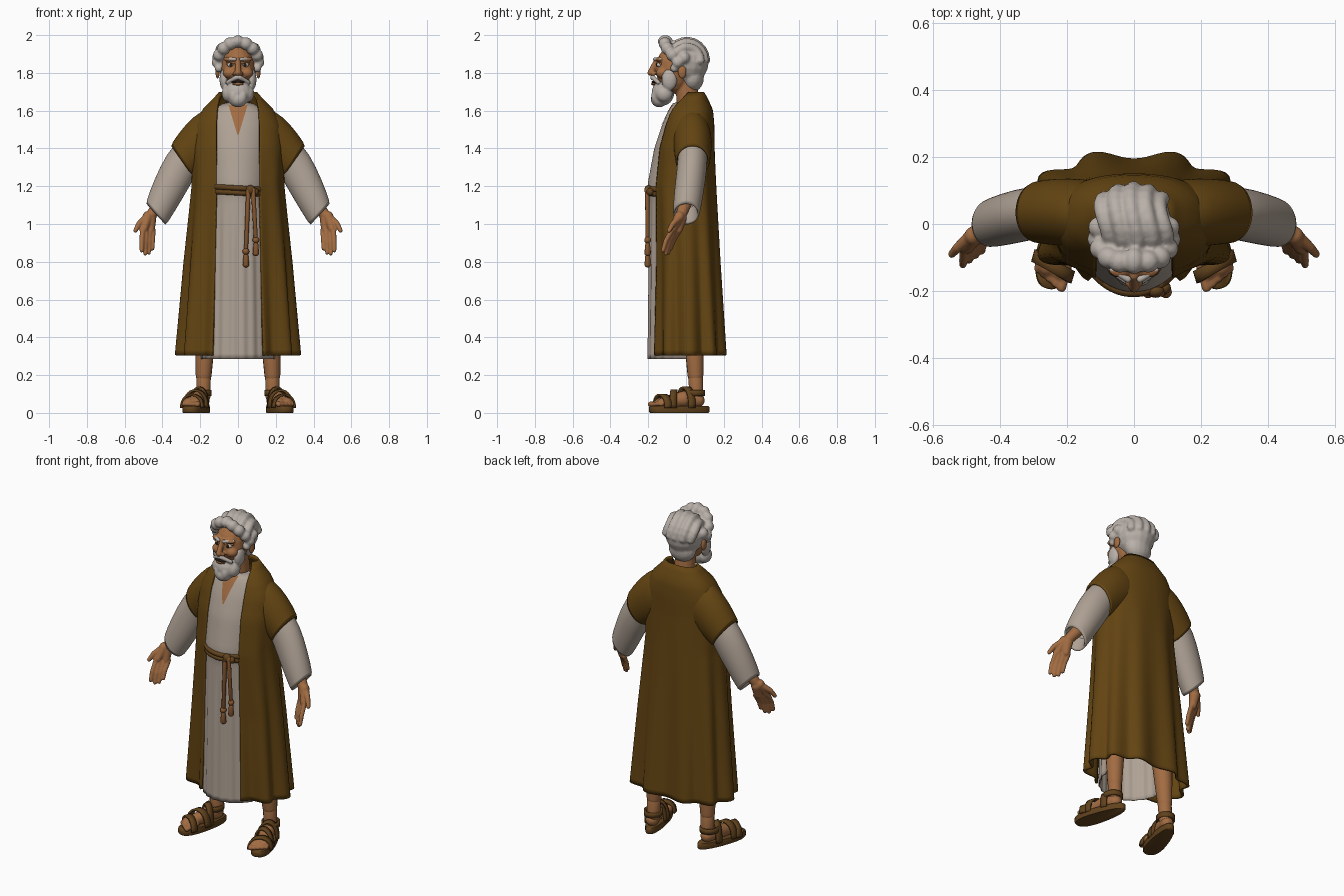
import bpy, bmesh
from math import sin, cos, pi, acos, sqrt, copysign
from mathutils import Vector, Matrix

cube = bpy.data.objects.get("Cube")
if cube:
    bpy.data.objects.remove(cube, do_unlink=True)

def material(name, *rgb):
    m = bpy.data.materials.new(name)
    m.use_nodes = True
    m.diffuse_color = (*rgb, 1)
    m.node_tree.nodes["Principled BSDF"].inputs["Base Color"].default_value = (*rgb, 1)
    return m

COAT = material("coat brown", .125, .058, .006)
CREAM = material("tunic cream", .43, .36, .3)
SKIN = material("skin", .36, .15, .055)
HAIR = material("grey hair", .48, .43, .39)
LEATHER = material("sandal leather", .12, .055, .012)
ROPE = material("rope tan", .25, .1, .03)
DARK = material("dark eye", .02, .012, .008)
WHITE = material("eye white", .6, .55, .5)

def build(name, verts, faces, mat, mirror=False, thick=0, voxel=0):
    """Make a smooth object, with sharp edges kept, and add its modifiers."""
    me = bpy.data.meshes.new(name)
    me.from_pydata(verts, [], faces)
    bm = bmesh.new()
    bm.from_mesh(me)
    bmesh.ops.recalc_face_normals(bm, faces=bm.faces)
    for f in bm.faces:
        f.smooth = True
    for e in bm.edges:
        e.smooth = e.calc_face_angle(0) < .9
    bm.to_mesh(me)
    bm.free()
    me.materials.append(mat)
    ob = bpy.data.objects.new(name, me)
    bpy.context.collection.objects.link(ob)
    if voxel:
        fuse = ob.modifiers.new("fuse", 'REMESH')
        fuse.mode, fuse.voxel_size, fuse.use_smooth_shade = 'VOXEL', voxel, True
        ob.modifiers.new("soften", 'SMOOTH').iterations = 2
    if thick:
        shell = ob.modifiers.new("thickness", 'SOLIDIFY')
        shell.thickness, shell.offset = thick, 0
    if mirror:
        ob.modifiers.new("mirror", 'MIRROR')
    return ob

def loft(name, rows, mat, closed=True, cap=False, **kw):
    """Skin a list of equal rows of points."""
    n = len(rows[0])
    faces = [(r * n + i, r * n + (i + 1) % n, (r + 1) * n + (i + 1) % n, (r + 1) * n + i)
             for r in range(len(rows) - 1) for i in range(n if closed else n - 1)]
    if cap:
        faces += [tuple(range(n)), tuple(range((len(rows) - 1) * n, len(rows) * n))]
    return build(name, [p for row in rows for p in row], faces, mat, **kw)

# One sphere serves every ellipsoid and capsule
ball_bm = bmesh.new()
bmesh.ops.create_uvsphere(ball_bm, u_segments=16, v_segments=10, radius=1)
BALL_V = [v.co.copy() for v in ball_bm.verts]
BALL_F = [[v.index for v in f.verts] for f in ball_bm.faces]
ball_bm.free()

def ball(c, *r):
    r = Vector(r if len(r) == 3 else r * 3)
    return [(Vector(c), Vector(c), r, r)]

def limb(p, q, r0, r1):
    return [(Vector(p), Vector(q), Vector((r0,) * 3), Vector((r1,) * 3))]

def both(parts):
    flip = Vector((-1, 1, 1))
    return parts + [(p * flip, q * flip, r, s) for p, q, r, s in parts]

def blob(name, parts, mat, **kw):
    """Join ellipsoids and tapered capsules into one form."""
    verts, faces = [], []
    for p, q, r0, r1 in parts:
        turn_to = (q - p).to_track_quat('Z', 'Y') if p != q else Matrix.Identity(3)
        faces += [[i + len(verts) for i in f] for f in BALL_F]
        verts += [(q if v.z > .01 else p) + turn_to @ (v * (r1 if v.z > .01 else r0)) for v in BALL_V]
    build(name, verts, faces, mat, **kw)

def sample(profile, z):
    for p, q in zip(profile, profile[1:]):
        if z <= q[0]:
            f = (z - p[0]) / (q[0] - p[0])
            return [u + (v - u) * f for u, v in zip(p[1:], q[1:])]
    return profile[-1][1:]

def steps(lo, hi, n):
    return [lo + (hi - lo) * i / n for i in range(n + 1)]

def power(v, e):
    return copysign(abs(v) ** e, v)

# Coat: open front, folds deepening to the hem (z, half width, centre y, depth, opening)
coat = [(.305, .305, .02, .182, .125), (.8, .27, .01, .165, .115), (1.2, .235, -.005, .16, .112),
        (1.4, .235, 0, .145, .113), (1.52, .225, .015, .128, .113), (1.6, .185, .025, .112, .11),
        (1.66, .125, .035, .075, .1), (1.695, .095, .045, .045, .08)]

def coat_row(z):
    a, cy, b, gap = sample(coat, z)
    t0 = acos((gap / a) ** (1 / .85))
    row = []
    for t in steps(-t0, pi + t0, 120):
        k = 1 - .075 * max(0, (1.45 - z) / 1.15) * cos(10 * (t - pi / 2))
        row.append((a * k * power(cos(t), .85), cy + b * k * power(sin(t), .85), z))
    return row

loft("coat", [coat_row(z) for z in steps(.305, 1.694, 48)], COAT, closed=False, thick=.014)

# Tunic: front of the under-robe, bloused over the belt
tunic = [(.285, .19, 0, .2), (1.14, .17, 0, .19), (1.2, .172, 0, .202), (1.4, .172, 0, .165),
         (1.52, .168, 0, .125), (1.6, .14, 0, .088), (1.64, .07, -.005, .06)]

def tunic_point(t, z, grow=1.0):
    a, cy, b = sample(tunic, z)
    k = grow * (1 + .014 * min(1, max(0, (1.17 - z) / .3)) * cos(22 * t))
    return (a * k * cos(t), cy + b * k * sin(t), z)

front_arc = steps(-pi - .15, .15, 96)
loft("tunic", [[tunic_point(t, z) for t in front_arc] for z in steps(.285, 1.64, 48)],
     CREAM, closed=False, thick=.006)

# Bare skin in the slit of the neckline
slit = []
for z in steps(1.475, 1.63, 10):
    a, cy, b = sample(tunic, z)
    w = .004 + (z - 1.475) * .3
    slit.append([(x, cy - b * sqrt(1 - (x / a) ** 2) - .006, z) for x in steps(-w, w, 4)])
loft("neckline_skin", slit, SKIN, closed=False)

# Sleeves: rings of centre, in-plane vector and depth, the last ones turned inward
def sleeve(name, rings, mat):
    rows = [[(c[0] + ux * cos(t), c[1] + d * sin(t), c[2] + uz * cos(t)) for t in steps(0, 2 * pi, 32)[:-1]]
            for c, (ux, uz), d in rings]
    sub = loft(name, rows, mat, mirror=True).modifiers.new("round", 'SUBSURF')
    sub.levels = sub.render_levels = 1

sleeve("coat_sleeves", [((.13, .03, 1.46), (.03, .14), .1), ((.16, .03, 1.455), (.035, .145), .105),
                        ((.225, .037, 1.41), (.05, .125), .1), ((.3, .035, 1.325), (.063, .088), .093),
                        ((.296, .035, 1.33), (.053, .075), .08), ((.26, .035, 1.37), (.05, .07), .075)], COAT)
sleeve("tunic_sleeves", [((.25, .035, 1.38), (.05, .075), .075), ((.31, .033, 1.3), (.068, .078), .08),
                         ((.38, .015, 1.165), (.068, .06), .078), ((.438, 0, 1.045), (.054, .06), .072),
                         ((.435, 0, 1.05), (.045, .05), .06), ((.4, .005, 1.12), (.035, .035), .045)], CREAM)

# Hands: palm, four fingers and an outward thumb
hand = limb((.4, .005, 1.13), (.458, -.025, 1.05), .036, .03)
hand += limb((.462, -.025, 1.03), (.462, -.04, .97), .03, .022)
hand += limb((.478, -.035, 1.04), (.497, -.07, .975), .028, .02)
for i, drop in enumerate((.09, .112, .116, .1)):
    x, y = .449 + .019 * i, -.035 - .014 * i
    knuckle = (x + .003, y - .03, .96 - drop / 2)
    hand += limb((x, y, .965), knuckle, .014, .013) + limb(knuckle, (x + .004, y - .045, .96 - drop), .013, .011)
hand += limb((.49, -.04, 1.03), (.525, -.07, 1), .02, .015) + limb((.525, -.07, 1), (.543, -.09, .965), .015, .012)
blob("hands", hand, SKIN, voxel=.005, mirror=True)

# Rope belt with a knot and two hanging tassels
for k, z in enumerate((1.165, 1.19)):
    rows = []
    for t in front_arc[6:-6:2]:
        x, y, h = tunic_point(t, z - .01 * cos(t), 1.02)
        rows.append([(x, y - .014 * cos(s), h + .014 * sin(s)) for s in steps(0, 2 * pi, 8)[:-1]])
    loft(f"belt_cord_{k + 1}", rows, LEATHER, cap=True)
blob("belt_knot", ball((.065, -.2, 1.18), .026, .02, .026) + ball((.09, -.19, 1.17), .02), LEATHER)
for k, (x0, x1, low) in enumerate(((.055, .042, .77), (.08, .095, .83))):
    end = Vector((x1, -.203, low))
    up = Vector((0, 0, 1))
    blob(f"belt_tassel_{k + 1}", limb((x0, -.205, 1.18), end + up * .08, .012, .011) +
         ball(end + up * .085, .018) + limb(end + up * .06, end + up * .018, .013, .018), ROPE)

# Head: skull, neck, cheeks, brow, ears and nose
head = ball((0, -.06, 1.82), .09, .1, .13) + limb((0, .02, 1.57), (0, 0, 1.75), .064, .06)
head += both(ball((.045, -.125, 1.8), .036, .035, .03) + ball((.018, -.172, 1.795), .012) +
             ball((.04, -.138, 1.872), .035, .022, .014) + ball((.108, -.02, 1.805), .012, .024, .036))
head += limb((0, -.155, 1.87), (0, -.187, 1.802), .013, .018)
blob("head", head, SKIN, voxel=.006)
blob("eyes", both(ball((.037, -.139, 1.843), .02, .017, .013)), WHITE)
blob("pupils", both(ball((.037, -.153, 1.843), .009, .005, .01)), DARK)
blob("eyelids", both(limb((.019, -.151, 1.853), (.058, -.134, 1.85), .007, .006)), SKIN)
blob("eyebrows", both(limb((.018, -.165, 1.872), (.066, -.136, 1.874), .01, .008)), HAIR)

# Hair: cap swept back in locks, with curls round the face
hair = ball((0, .005, 1.86), .112, .116, .122) + ball((0, .035, 1.775), .085, .06, .075)
for x in (-.085, -.045, 0, .045, .085):
    k = sqrt(1 - (x / .12) ** 2)
    lock = [(x + .012 * sin(2 * t), .005 - .1 * k * cos(t), 1.86 + .108 * k * sin(t)) for t in steps(.75, 3.05, 8)]
    for p, q in zip(lock, lock[1:]):
        hair += limb(p, q, .024, .024)
hair += ball((0, -.11, 1.967), .032, .04, .033)
for *c, r in ((.042, -.112, 1.955, .034), (.076, -.1, 1.93, .034), (.1, -.073, 1.895, .033),
              (.11, -.045, 1.855, .03), (.102, -.062, 1.825, .022), (.105, -.01, 1.88, .032)):
    hair += both(ball(c, r))
blob("hair", hair, HAIR, voxel=.007)

# Beard, moustache and mouth
beard = ball((0, -.122, 1.695), .075, .06, .068) + ball((0, -.142, 1.66), .05, .045, .042)
beard += both(ball((.072, -.088, 1.765), .026, .042, .058) + ball((.05, -.115, 1.69), .036, .045, .045) +
              ball((.025, -.155, 1.675), .024, .03, .04) + limb((.008, -.176, 1.776), (.056, -.146, 1.75), .014, .011))
blob("beard", beard, HAIR, voxel=.006)
blob("lower_lip", ball((0, -.172, 1.742), .03, .013, .008), SKIN)
blob("mouth", ball((0, -.17, 1.752), .036, .013, .007), DARK)

# Legs and feet, with the feet turned outward
blob("legs", limb((.183, .055, .09), (.182, .05, .2), .038, .041) + limb((.182, .05, .2), (.165, .035, .6), .042, .07),
     SKIN, mirror=True)
turn = Matrix.Translation((.215, -.035, 0)) @ Matrix.Rotation(.28, 4, 'Z')

def foot_point(x, y, z):
    return turn @ Vector((x, y, z))

foot = limb(foot_point(0, .1, .066), foot_point(0, .03, .075), .038, .043)
foot += limb(foot_point(0, .02, .072), foot_point(0, -.075, .06), .043, .03)
foot += ball(foot_point(-.022, -.085, .055), .033, .045, .027) + ball(foot_point(.022, -.085, .055), .033, .045, .027)
for i, x in enumerate(steps(-.042, .042, 4)):
    foot += limb(foot_point(x, -.1, .052), foot_point(x, -.148 + .008 * i, .046), .013, .015 - .001 * i)
blob("feet", foot, SKIN, voxel=.006, mirror=True)

# Sandals: sole, crossing straps and ankle band
def outline(z, grow):
    return [foot_point((.054 - .012 * sin(t)) * grow * power(cos(t), .8), .164 * grow * power(sin(t), .9), z)
            for t in steps(0, 2 * pi, 40)[:-1]]

loft("sandal_soles", [outline(0, .97), outline(.006, 1), outline(.03, 1), outline(.036, .97)],
     LEATHER, cap=True, mirror=True)
for k, (y, w, h, slant) in enumerate(((-.095, .061, .07, .015), (-.03, .055, .094, -.02), (.035, .05, .108, .02))):
    arcs = [[foot_point(w * cos(t), y + dy + slant * cos(t), .025 + h * power(sin(t), .8)) for t in steps(0, pi, 20)]
            for dy in (-.019, 0, .019)]
    loft(f"sandal_strap_{k + 1}", arcs, LEATHER, closed=False, thick=.012, mirror=True)
band = [[foot_point(.047 * cos(t), .083 + .052 * sin(t), z) for t in steps(0, 2 * pi, 28)[:-1]]
        for z in (.09, .105, .12)]
loft("ankle_bands", band, LEATHER, thick=.011, mirror=True)
